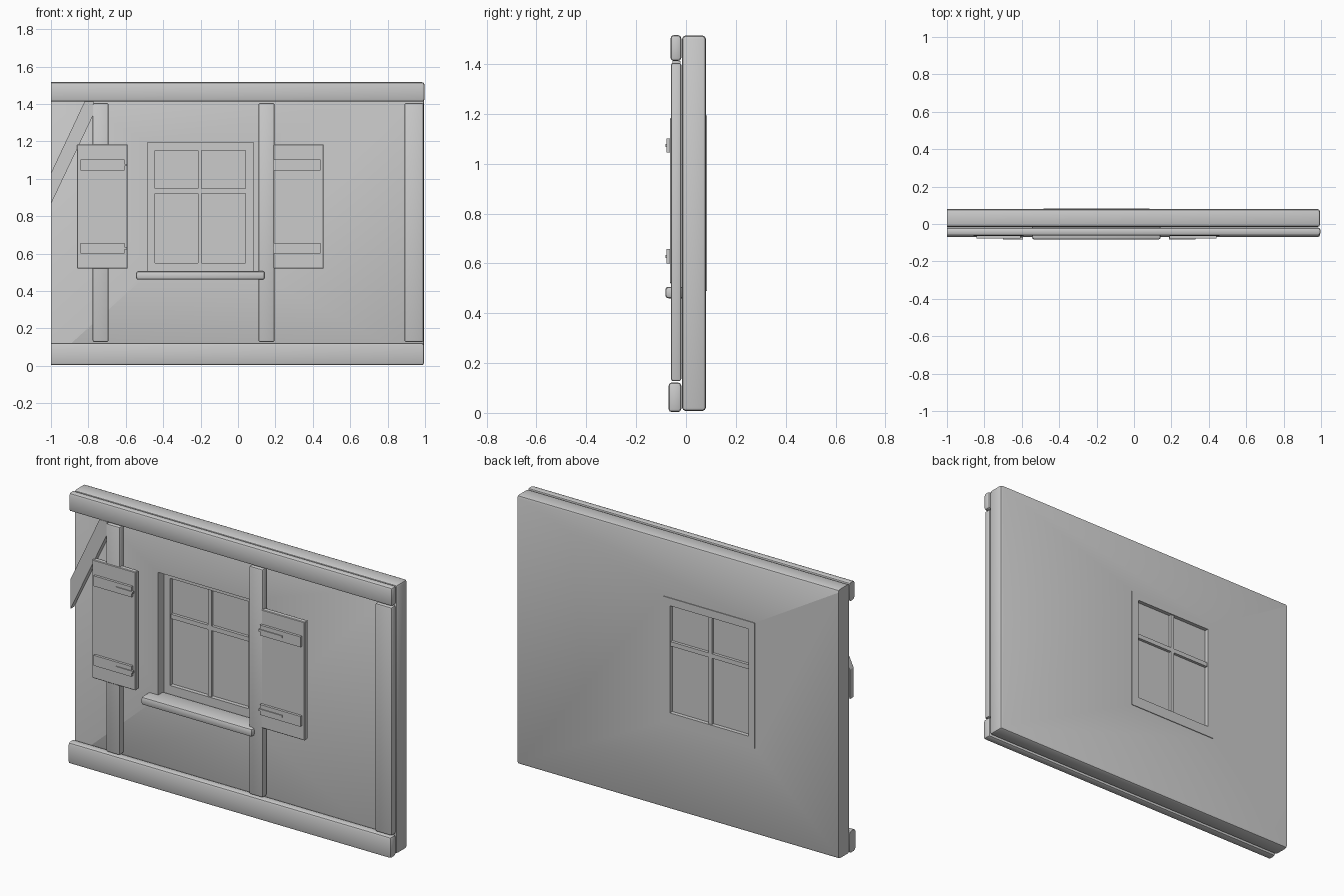
import bpy, bmesh
from mathutils import Vector

if "Cube" in bpy.data.objects:
    bpy.data.objects.remove(bpy.data.objects["Cube"])


def finish(name, bm, smooth=True):
    bmesh.ops.recalc_face_normals(bm, faces=bm.faces)
    me = bpy.data.meshes.new(name)
    bm.to_mesh(me)
    bm.free()
    ob = bpy.data.objects.new(name, me)
    bpy.context.collection.objects.link(ob)
    if smooth:
        bpy.ops.object.select_all(action='DESELECT')
        ob.select_set(True)
        bpy.context.view_layer.objects.active = ob
        bpy.ops.object.shade_smooth_by_angle(angle=0.5)
    return ob


def add_box(bm, x, y, z):
    r = bmesh.ops.create_cube(bm, size=1)
    for v in r['verts']:
        v.co = Vector((sum(x) / 2 + v.co.x * (x[1] - x[0]),
                       sum(y) / 2 + v.co.y * (y[1] - y[0]),
                       sum(z) / 2 + v.co.z * (z[1] - z[0])))


def box(name, x, y, z, bevel=0, segs=2):
    bm = bmesh.new()
    add_box(bm, x, y, z)
    if bevel:
        # the left end of the module is a clean cut, so its rim stays sharp
        edges = [e for e in bm.edges
                 if not all(v.co.x < -0.995 for v in e.verts)]
        bmesh.ops.bevel(bm, geom=edges, offset=bevel, segments=segs,
                        profile=0.5, affect='EDGES')
    return finish(name, bm, bevel > 0)


def prism(name, pts, y0, y1):
    bm = bmesh.new()
    f = bm.faces.new([bm.verts.new((x, y0, z)) for x, z in pts])
    r = bmesh.ops.extrude_face_region(bm, geom=[f])
    for v in r['geom']:
        if isinstance(v, bmesh.types.BMVert):
            v.co.y = y1
    return finish(name, bm, False)


# Plaster wall with the window opening cut through
WX, WZ = (-0.483, 0.083), (0.49, 1.193)
wall = box("wall", (-1, 0.995), (-0.016, 0.08), (0.008, 1.514), 0.014)
cutter = box("window_cutter", WX, (-0.2, 0.2), WZ)
cutter.hide_render = True
mod = wall.modifiers.new("opening", 'BOOLEAN')
mod.object = cutter
mod.operation = 'DIFFERENCE'
mod.solver = 'EXACT'
bpy.ops.object.select_all(action='DESELECT')
bpy.context.view_layer.objects.active = wall
wall.select_set(True)
bpy.ops.object.modifier_apply(modifier=mod.name)
bpy.data.objects.remove(cutter)

# Horizontal beams
box("bottom_beam", (-1, 0.995), (-0.07, -0.019), (0.003, 0.122), 0.013)
box("top_beam", (-1, 0.997), (-0.062, -0.019), (1.412, 1.516), 0.013)

# Vertical posts
for name, x0, x1 in (("left_post", -0.777, -0.692),
                     ("middle_post", 0.109, 0.195),
                     ("corner_post", 0.89, 0.993)):
    box(name, (x0, x1), (-0.06, -0.019), (0.127, 1.405), 0.009)

# Diagonal brace, cut off at the module edge
prism("diagonal_brace",
      [(-1, 0.865), (-0.772, 1.345), (-0.772, 1.413), (-0.82, 1.413), (-1, 1.03)],
      -0.055, -0.022)

# Window frame and glazing bars
bm = bmesh.new()
FY, BY = (0.035, 0.084), (0.042, 0.078)
GX, GZ = (-0.445, 0.04), (0.55, 1.15)
add_box(bm, (WX[0], GX[0]), FY, WZ)
add_box(bm, (GX[1], WX[1]), FY, WZ)
add_box(bm, GX, FY, (WZ[0], GZ[0]))
add_box(bm, GX, FY, (GZ[1], WZ[1]))
add_box(bm, (-0.215, -0.194), BY, GZ)
add_box(bm, (GX[0], -0.215), BY, (0.922, 0.947))
add_box(bm, (-0.194, GX[1]), BY, (0.922, 0.947))
finish("window_frame", bm, False)
box("window_glass", GX, (0.058, 0.062), GZ)

# Window sill
box("window_sill", (-0.545, 0.143), (-0.083, 0.036), (0.46, 0.506), 0.012)

# Shutters with battens and slim hinge bars
for side, x0, x1, b0, b1, h0, h1 in (
        ("left", -0.86, -0.59, -0.842, -0.606, -0.70, -0.594),
        ("right", 0.19, 0.458, 0.19, 0.441, 0.186, 0.33)):
    box(side + "_shutter", (x0, x1), (-0.064, -0.036), (0.52, 1.183), 0.003, 1)
    for level, zc in (("lower", 0.628), ("upper", 1.073)):
        box(f"{side}_{level}_batten", (b0, b1), (-0.078, -0.06),
            (zc - 0.029, zc + 0.029))
        box(f"{side}_{level}_hinge", (h0, h1), (-0.083, -0.07),
            (zc - 0.006, zc + 0.006))
